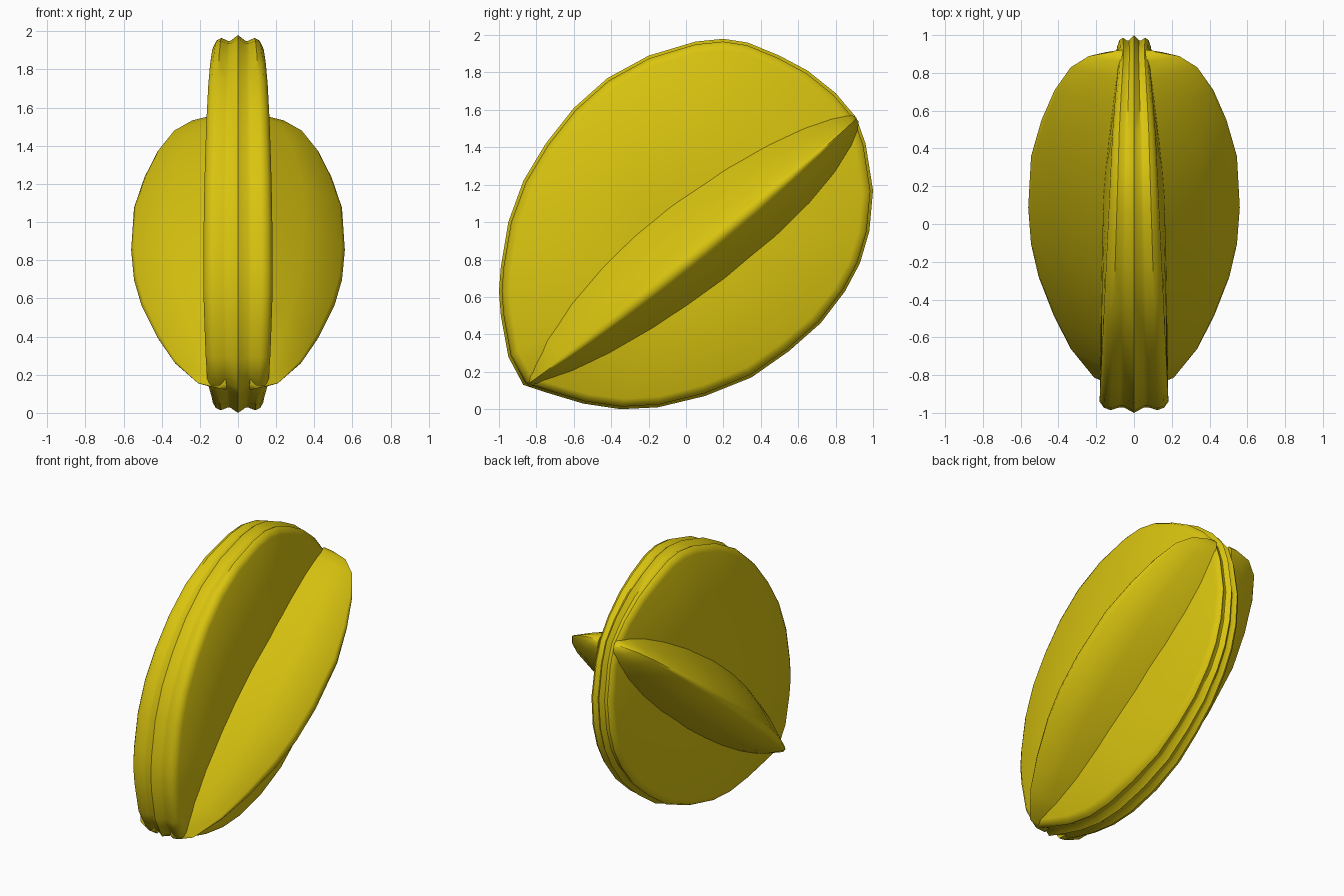
import bpy, bmesh, math
from mathutils import Vector

if "Cube" in bpy.data.objects:
    bpy.data.objects.remove(bpy.data.objects["Cube"])

yellow = bpy.data.materials.new("golden yellow")
yellow.diffuse_color = (0.70, 0.555, 0.005, 1)
yellow.use_nodes = True
yellow.node_tree.nodes["Principled BSDF"].inputs["Base Color"].default_value = yellow.diffuse_color

# Long axis of the fruit slice, lying in the YZ plane
MID = Vector((0, 0.03, 0.845))
AXIS = Vector((0, 1.77, 1.43)).normalized()
UP = Vector((0, -AXIS.z, AXIS.y))


def finish(bm, name, angle):
    bmesh.ops.remove_doubles(bm, verts=bm.verts, dist=0.0005)
    bmesh.ops.recalc_face_normals(bm, faces=bm.faces)
    me = bpy.data.meshes.new(name)
    bm.to_mesh(me)
    bm.free()
    ob = bpy.data.objects.new(name, me)
    bpy.context.collection.objects.link(ob)
    me.materials.append(yellow)
    bpy.ops.object.select_all(action='DESELECT')
    ob.select_set(True)
    bpy.context.view_layer.objects.active = ob
    bpy.ops.object.shade_smooth_by_angle(angle=math.radians(angle))
    return ob


def bridge(bm, a, b):
    n = len(a)
    for i in range(n):
        j = (i + 1) % n
        bm.faces.new((a[i], a[j], b[j], b[i]))


def clamp(v):
    return max(0.0, min(1.0, v))


# Upright oval rib: side outline (y, z) lofted across a grooved rim
outline = [(-.87, .13), (-.95, .28), (-.99, .5), (-1, .63), (-.99, .76), (-.95, 1.0),
           (-.87, 1.22), (-.75, 1.42), (-.6, 1.61), (-.42, 1.77), (-.2, 1.89),
           (.05, 1.965), (.2, 1.98), (.33, 1.96), (.5, 1.89), (.65, 1.81),
           (.8, 1.69), (.91, 1.56), (.96, 1.42), (1, 1.17), (.98, .95),
           (.93, .78), (.85, .63), (.72, .46), (.55, .31), (.35, .17),
           (.1, .07), (-.15, .01), (-.35, 0), (-.55, .03), (-.75, .09)]


def half_width(y, z):
    t = (Vector((0, y, z)) - MID).dot(UP)
    drop = 0.02 * clamp(-t / 0.3) * clamp(0.2 - 2 * y)
    swell = 0.015 * clamp(abs(t) / 0.5)
    return 0.122 - 0.045 * y - drop + swell


rim = [(0, 0), (.3, .03), (.42, .03), (.68, .015), (.88, .028), (1, .06)]
bm = bmesh.new()


def rib_ring(side, frac, inset):
    ring = []
    for y, z in outline:
        d = MID - Vector((0, y, z))
        p = Vector((0, y, z)) + d.normalized() * inset
        p.x = side * frac * half_width(y, z)
        ring.append(bm.verts.new(p))
    return ring


for side in (-1, 1):
    rings = [rib_ring(side, f, d) for f, d in rim]
    for a, b in zip(rings, rings[1:]):
        bridge(bm, a, b)
    # gently swollen cheek
    centre = []
    for y, z in outline:
        p = MID + (Vector((0, y, z)) - MID) * 0.35
        p.x = side * (0.165 - 0.03 * p.y)
        centre.append(bm.verts.new(p))
    bridge(bm, rings[-1], centre)
    hub = bm.verts.new(MID + Vector((side * 0.165, 0, 0)))
    for i in range(len(centre)):
        bm.faces.new((centre[i], centre[(i + 1) % len(centre)], hub))
finish(bm, "upright_rib", 42)

# Side ribs: wedge section swept along the axis; (position, reach in x)
stations = [(-1.13, .12), (-1.09, .21), (-.9, .335), (-.68, .425), (-.42, .505),
            (-.2, .545), (.05, .56), (.4, .545), (.65, .49), (.86, .42),
            (1.02, .335), (1.1, .24), (1.13, .12)]


def side_rib(side, name):
    bm = bmesh.new()
    rings = []
    for s, reach in stations:
        bulge = max(0.0, 1 - (s / 1.14) ** 2)
        top = (0.275 - 0.03 * s) * bulge ** 0.65
        low = (0.23 + 0.03 * s) * bulge ** 0.6
        root_x = 0.06 + 0.075 * bulge
        mid_x = (root_x + reach) / 2
        tip = -0.03 * bulge ** 0.7
        section = [(root_x, top), (mid_x, top * .55), (reach * .975, tip + .035 * bulge),
                   (reach, tip), (reach * .975, tip - .035 * bulge),
                   (mid_x, -low * .7), (root_x, -low)]
        rings.append([bm.verts.new(MID + AXIS * s + UP * t + Vector((side * x, 0, 0)))
                      for x, t in section])
    for a, b in zip(rings, rings[1:]):
        bridge(bm, a, b)
    bm.faces.new(rings[0])
    bm.faces.new(rings[-1])
    finish(bm, name, 60)


side_rib(-1, "left_rib")
side_rib(1, "right_rib")
